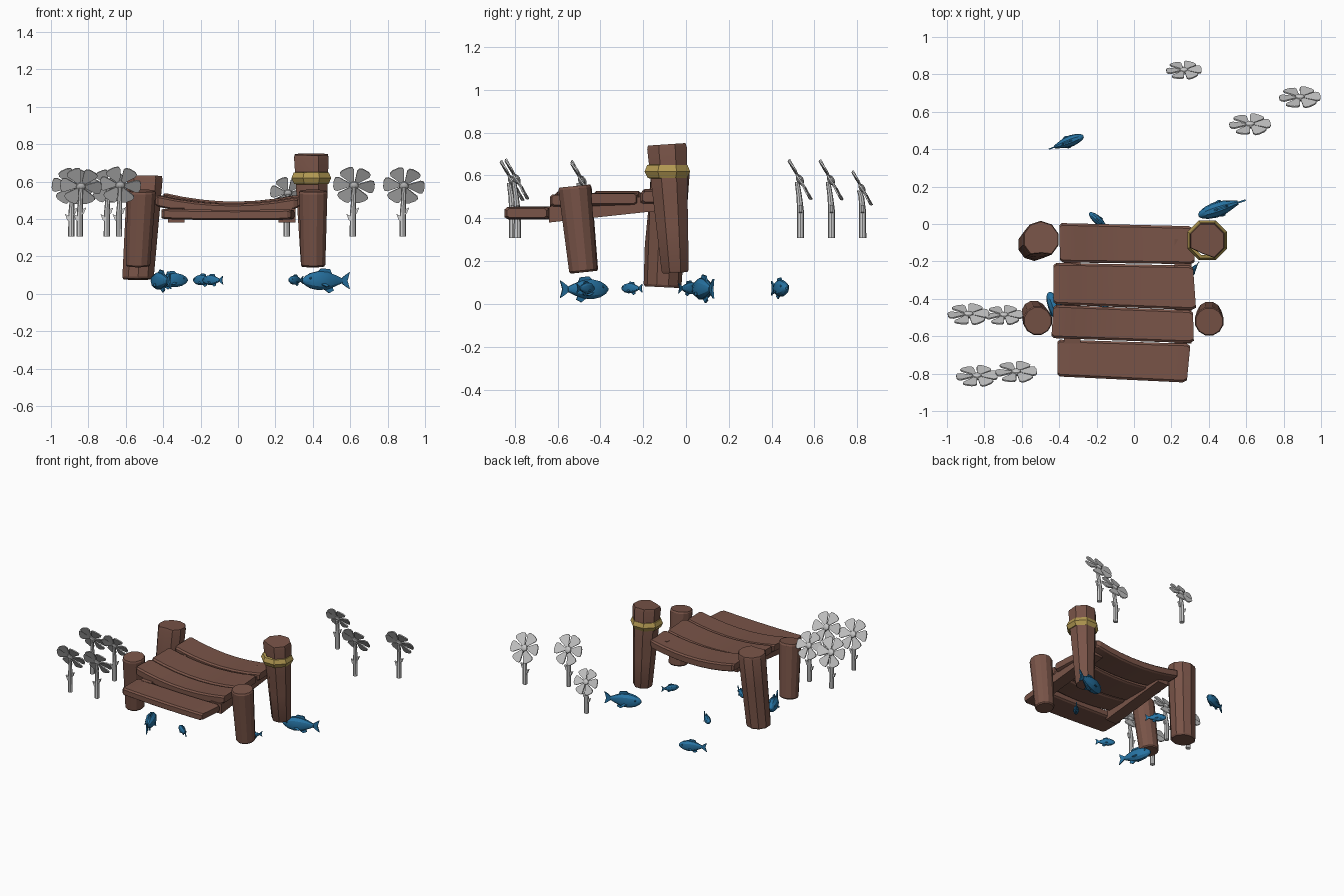
import bpy, bmesh, math
from mathutils import Vector, Matrix

if "Cube" in bpy.data.objects:
    bpy.data.objects.remove(bpy.data.objects["Cube"])


def material(name, rgb):
    m = bpy.data.materials.new(name)
    m.diffuse_color = (*rgb, 1)
    m.use_nodes = True
    m.node_tree.nodes["Principled BSDF"].inputs["Base Color"].default_value = m.diffuse_color
    return m


WOOD = material("brown wood", (0.19, 0.088, 0.064))
ROPE = material("straw rope", (0.45, 0.32, 0.085))
BLUE = material("fish blue", (0.02, 0.17, 0.36))
GREY = material("petal grey", (0.56, 0.56, 0.56))
STEM = material("stem grey", (0.66, 0.66, 0.66))


def finish(bm, name, mat, angle=30):
    bmesh.ops.recalc_face_normals(bm, faces=bm.faces)
    mesh = bpy.data.meshes.new(name)
    bm.to_mesh(mesh)
    bm.free()
    mesh.materials.append(mat)
    ob = bpy.data.objects.new(name, mesh)
    bpy.context.collection.objects.link(ob)
    if angle:
        bpy.ops.object.select_all(action='DESELECT')
        ob.select_set(True)
        bpy.context.view_layer.objects.active = ob
        bpy.ops.object.shade_smooth_by_angle(angle=math.radians(angle))
    return ob


def loft(bm, rings, caps=True, closed=False):
    """Skin a list of point rings with quads."""
    loops = [[bm.verts.new(p) for p in r] for r in rings]
    pairs = list(zip(loops, loops[1:]))
    if closed:
        pairs.append((loops[-1], loops[0]))
    n = len(loops[0])
    for a, b in pairs:
        for i in range(n):
            j = (i + 1) % n
            bm.faces.new((a[i], a[j], b[j], b[i]))
    if caps and not closed:
        bm.faces.new(loops[0][::-1])
        bm.faces.new(loops[-1])


def circle(c, r, n, phase=0.0):
    return [(c[0] + r * math.cos(phase + math.tau * i / n),
             c[1] + r * math.sin(phase + math.tau * i / n), c[2]) for i in range(n)]


def plate(bm, outline, t, place):
    """Thin flat shape in local XY with thickness t, moved by a matrix."""
    loft(bm, [[place @ Vector((x, y, s * t / 2)) for x, y in outline] for s in (-1, 1)])


# Posts: leaning, tapered, optionally split by a notch at the top
def post(name, bottom, top, r0, r1, sides, notch=None):
    a, b = Vector(bottom), Vector(top)
    lean = math.atan2((b - a).y, (b - a).z)
    bm = bmesh.new()
    rings = []
    for f in (0, 0.02, 0.35, 0.6, 0.97, 1):
        c = a.lerp(b, f)
        r = r0 + (r1 - r0) * f - (0.006 if f in (0, 1) else 0)
        ring = circle(c, r, sides, math.pi / sides)
        if notch is not None and f > 0.5:
            x, y, z = ring[notch]
            k = 0.9 if f < 0.9 else 0.75
            ring[notch] = (c.x + (x - c.x) * k, c.y + (y - c.y) * k, z)
        # cut square to the lean
        rings.append([(x, y, z - (y - c.y) * math.tan(lean)) for x, y, z in ring])
    loft(bm, rings)
    finish(bm, name, WOOD, 25)


post("back_left_post", (-0.535, -0.11, 0.078), (-0.497, -0.082, 0.628), 0.088, 0.1, 10, 7)
post("back_right_post", (0.40, -0.05, 0.145), (0.392, -0.09, 0.745), 0.068, 0.101, 8, 5)
post("front_left_post", (-0.535, -0.475, 0.148), (-0.515, -0.518, 0.55), 0.067, 0.079, 12)
post("front_right_post", (0.402, -0.48, 0.148), (0.402, -0.521, 0.55), 0.067, 0.079, 12)

# Rope band round the tall post
bm = bmesh.new()
loft(bm, [circle((0.392, -0.087, z), r, 8, math.pi / 8)
          for z, r in ((0.585, 0.085), (0.588, 0.1), (0.618, 0.115), (0.648, 0.102), (0.652, 0.085))],
     closed=True)
finish(bm, "rope_band", ROPE, 0)


# Planks: four plan corners, end heights, sag in the middle
def plank(name, bl, br, fr, fl, zl, zr, sag, thick):
    bl, br, fr, fl = map(Vector, (bl, br, fr, fl))
    bm = bmesh.new()
    rings = []
    for f in (0, 0.02, 0.14, 0.28, 0.42, 0.56, 0.7, 0.84, 0.97, 1):
        end = 0.012 if f in (0, 1) else 0
        back, front = bl.lerp(br, f), fl.lerp(fr, f)
        top = zl + (zr - zl) * f - sag * 4 * f * (1 - f)
        low = top - thick
        d = (back - front).normalized()
        b, g = back - d * end, front + d * end
        bi, gi = b - d * 0.012, g + d * 0.012
        top -= end / 2
        low += end / 2
        rings.append([(*gi, top), (*g, top - 0.01), (*g, low + 0.008), (*gi, low),
                      (*bi, low), (*b, low + 0.008), (*b, top - 0.01), (*bi, top)])
    loft(bm, rings)
    finish(bm, name, WOOD, 25)


plank("plank_back", (-0.40, 0.005), (0.315, -0.012), (0.325, -0.215), (-0.395, -0.205), 0.54, 0.53, 0.042, 0.06)
plank("plank_mid_back", (-0.43, -0.208), (0.315, -0.222), (0.332, -0.46), (-0.43, -0.43), 0.53, 0.522, 0.042, 0.06)
plank("plank_mid_front", (-0.43, -0.432), (0.315, -0.462), (0.32, -0.637), (-0.442, -0.61), 0.528, 0.515, 0.042, 0.06)
plank("plank_front", (-0.41, -0.618), (0.302, -0.64), (0.282, -0.848), (-0.41, -0.815), 0.455, 0.452, 0.005, 0.055)


# Rails under the planks, rising to the back
for name, x in (("left_rail", -0.33), ("right_rail", 0.262)):
    bm = bmesh.new()
    loft(bm, [[(x - 0.045, y, z), (x + 0.045, y, z), (x + 0.045, y, z + 0.075), (x - 0.045, y, z + 0.075)]
              for y, z in ((-0.64, 0.38), (-0.08, 0.44))])
    finish(bm, name, WOOD, 0)


# Flowers: bent stem, two small leaves, six flat petals tilted to the back
def flower(i, x, y, z, r):
    bm = bmesh.new()
    base = (x - 0.006, y)
    loft(bm, [circle((*base, 0.307), 0.017, 8), circle((*base, 0.43), 0.016, 8),
              circle((x - 0.002, y - 0.006, 0.5), 0.013, 8),
              circle((x, y - 0.016, z - 0.01), 0.011, 8)])
    for side, h in ((1, 0.425), (-1, 0.39)):
        place = Matrix.Translation((base[0], y, h)) @ Matrix.Rotation(math.radians(90), 4, 'X')
        leaf = [(0, -0.01), (0.022 * side, 0.004), (0.034 * side, 0.036), (0.016 * side, 0.028), (0, 0.012)]
        plate(bm, leaf, 0.014, place)
    finish(bm, f"flower_stem_{i}", STEM)

    bm = bmesh.new()
    tilt = Vector((0, 0.87, 0.49)).to_track_quat('Z', 'X').to_matrix().to_4x4()
    # nearly level petal pair
    axis_x = tilt.inverted() @ Vector((1, 0, 0))
    spin = math.atan2(axis_x.y, axis_x.x) + 0.1
    head = Matrix.Translation((x, y - 0.003, z)) @ tilt
    half = [(0.16, 0.07), (0.5, 0.23), (0.78, 0.36), (0.93, 0.33), (1.0, 0.16)]
    petal = [(a * r, b * r) for a, b in half] + [(a * r, -b * r) for a, b in half[::-1]]
    for k in range(6):
        turn = Matrix.Rotation(spin + k * math.tau / 6, 4, 'Z') @ Matrix.Rotation(0.1, 4, 'X')
        plate(bm, petal, 0.008, head @ turn)
    finish(bm, f"flower_petals_{i}", GREY, 0)

    bm = bmesh.new()
    bmesh.ops.create_uvsphere(bm, u_segments=10, v_segments=6, radius=r * 0.25,
                              matrix=head @ Matrix.Diagonal((1, 1, 0.6, 1)))
    finish(bm, f"flower_centre_{i}", GREY)


for i, f in enumerate([(-0.885, -0.48, 0.575, 0.11), (-0.695, -0.485, 0.575, 0.1),
                       (-0.84, -0.81, 0.575, 0.11), (-0.63, -0.788, 0.582, 0.11),
                       (0.267, 0.825, 0.54, 0.094), (0.62, 0.535, 0.58, 0.11),
                       (0.887, 0.68, 0.578, 0.11)], 1):
    flower(i, *f)


# Fish: oval body, forked tail, fins and eyes; given by nose and tail points
def fish(i, nose, tail, z):
    nose, tail = Vector((*nose, z)), Vector((*tail, z))
    d = nose - tail
    place = (Matrix.Translation((nose + tail) / 2)
             @ Matrix.Rotation(math.atan2(d.y, d.x), 4, 'Z') @ Matrix.Scale(d.length, 4))
    bm = bmesh.new()
    body = ((0.5, 0.03, 0.03), (0.45, 0.09, 0.075), (0.33, 0.16, 0.125), (0.16, 0.2, 0.155),
            (-0.03, 0.18, 0.14), (-0.2, 0.115, 0.085), (-0.34, 0.05, 0.04))
    loft(bm, [[place @ Vector((x, w * math.cos(t), h * math.sin(t)))
               for t in (math.tau * k / 10 for k in range(10))] for x, h, w in body])
    upright = place @ Matrix.Rotation(math.pi / 2, 4, 'X')
    plate(bm, [(-0.3, 0.03), (-0.42, 0.12), (-0.5, 0.17), (-0.45, 0), (-0.5, -0.17), (-0.42, -0.12), (-0.3, -0.03)],
          0.035, upright)
    plate(bm, [(0.2, 0.16), (0.1, 0.25), (-0.08, 0.23), (-0.14, 0.1)], 0.035, upright)
    plate(bm, [(0.08, -0.15), (-0.06, -0.25), (-0.16, -0.2), (-0.12, -0.1)], 0.035, upright)
    for s in (-1, 1):
        side = place @ Matrix.Translation((0.14, s * 0.12, -0.06)) @ Matrix.Rotation(s * -1.0, 4, 'X')
        plate(bm, [(0.04, 0), (-0.1, s * 0.08), (-0.16, s * 0.06), (-0.08, 0)], 0.025, side)
        bmesh.ops.create_uvsphere(bm, u_segments=8, v_segments=5, radius=0.025,
                                  matrix=place @ Matrix.Translation((0.36, s * 0.095, 0.05)))
    finish(bm, f"fish_{i}", BLUE)


for i, f in enumerate([((0.345, 0.045), (0.597, 0.128), 0.07), ((-0.27, 0.47), (-0.455, 0.40), 0.073),
                       ((-0.455, -0.365), (-0.36, -0.588), 0.068), ((-0.238, 0.06), (-0.13, -0.035), 0.073),
                       ((0.272, -0.30), (0.348, -0.203), 0.073), ((-0.19, -0.43), (-0.08, -0.51), 0.073)], 1):
    fish(i, *f)
